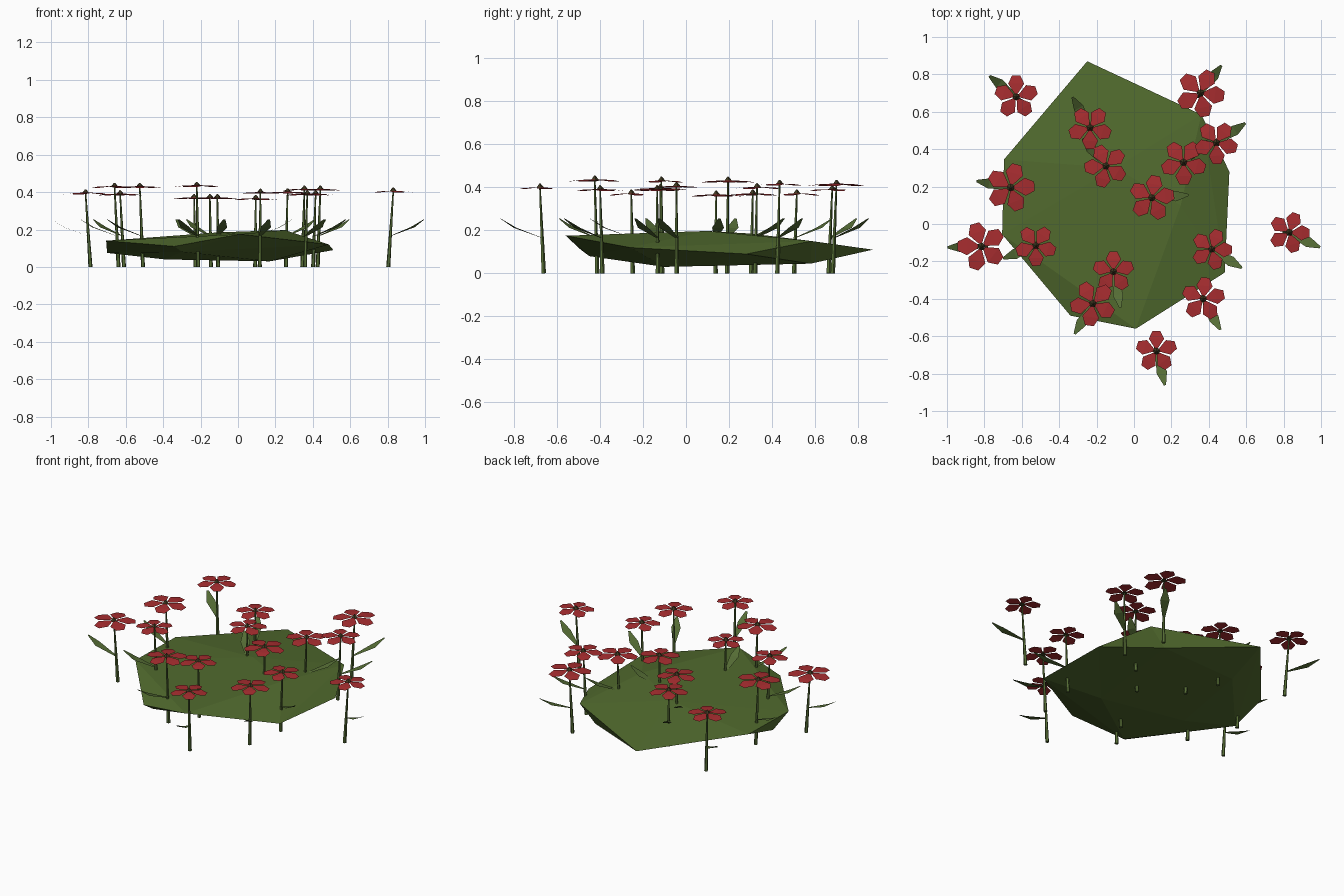
import bpy, bmesh
from math import radians
from mathutils import Matrix, Vector

if "Cube" in bpy.data.objects:
    bpy.data.objects.remove(bpy.data.objects["Cube"])


def material(name, rgb):
    m = bpy.data.materials.new(name)
    m.diffuse_color = (*rgb, 1)
    m.use_nodes = True
    m.node_tree.nodes["Principled BSDF"].inputs["Base Color"].default_value = m.diffuse_color
    return m


GRASS = material("grass_green", (0.082, 0.145, 0.027))
STEM = material("stem_green", (0.09, 0.15, 0.035))
RED = material("petal_red", (0.39, 0.026, 0.029))
DARK = material("centre_brown", (0.05, 0.04, 0.015))


def add(name, bm, mat):
    me = bpy.data.meshes.new(name)
    bm.to_mesh(me)
    bm.free()
    me.materials.append(mat)
    ob = bpy.data.objects.new(name, me)
    bpy.context.collection.objects.link(ob)
    return ob


def cone(name, a, b, r1, r2, sides, mat):
    bm = bmesh.new()
    d = b - a
    rot = Vector((0, 0, 1)).rotation_difference(d).to_matrix().to_4x4()
    bmesh.ops.create_cone(bm, cap_ends=True, segments=sides, radius1=r1, radius2=r2,
                          depth=d.length, matrix=Matrix.Translation((a + b) / 2) @ rot)
    add(name, bm, mat)


def strip(bm, rows, mtx):
    """Ribbon along local x from (distance, half width, height) rows."""
    prev = None
    for x, w, z in rows:
        pair = [bm.verts.new(mtx @ Vector((x, s * w, z))) for s in (-1, 1)]
        if prev:
            bm.faces.new((prev[0], pair[0], pair[1], prev[1]))
        prev = pair


# Low, irregular faceted mound
bm = bmesh.new()
for p in [(-.25, .87, .11), (.36, .585, .15), (.51, .28, .09), (.485, -.26, .12),
          (.01, -.56, .175), (-.34, -.49, .11), (-.705, -.055, .14), (-.695, .345, .14),
          (.25, .1, .197), (-.1, .3, .185),
          (-.7, .1, .075), (-.3, -.45, .08), (-.39, .0, .04), (.17, -.1, .03),
          (.25, .58, .045), (-.3, .55, .05)]:
    bm.verts.new(p)
hull = bmesh.ops.convex_hull(bm, input=bm.verts)
bmesh.ops.delete(bm, geom=list({v for v in hull["geom_interior"]
                               if isinstance(v, bmesh.types.BMVert)}), context="VERTS")
bmesh.ops.recalc_face_normals(bm, faces=bm.faces)
add("mound", bm, GRASS)

# Flowers: x, y, tip height, leaf angle, petal angle, head size
FLOWERS = [
    (-.63, .68, .41, 142, 18, 1), (.355, .70, .435, 53, -7, 1.12),
    (-.235, .515, .39, 120, 54, 1), (.44, .435, .435, 34, 56, 1),
    (-.15, .31, .39, 130, 40, 1), (.265, .33, .42, 40, 55, 1.05),
    (.095, .14, .385, 5, 8, 1.05), (-.66, .195, .45, 169, 3, 1.12),
    (-.815, -.12, .415, 182, 35, 1.12), (-.525, -.115, .45, 201, 55, .95),
    (-.11, -.255, .39, 280, 18, .95), (-.22, -.425, .455, 239, 45, 1.05),
    (.415, -.135, .41, -31, 70, .95), (.37, -.40, .41, -60, 12, 1),
    (.12, -.68, .418, -76, 18, .95), (.83, -.045, .425, -24, -2, .95),
]
for i, (x, y, top, leaf, turn, size) in enumerate(FLOWERS, 1):
    head = Vector((x, y, top - .022))
    foot = Vector((x * .968, y * .975, 0))
    cone(f"stem_{i}", foot, head, .0115, .004, 5, STEM)
    cone(f"flower_centre_{i}", head, Vector((x, y, top)), .022, .003, 5, DARK)

    # Curved leaf rising away from the stem
    bm = bmesh.new()
    base = foot.lerp(head, .4)
    mtx = Matrix.Translation((base.x, base.y, 0)) @ Matrix.Rotation(radians(leaf), 4, "Z")
    strip(bm, [(0, .007, .165), (.13, .028, .212), (.198, .006, .254)], mtx)
    add(f"leaf_{i}", bm, STEM)

    # Five separate kite-shaped petals
    bm = bmesh.new()
    for k in range(5):
        mtx = (Matrix.Translation(head) @ Matrix.Rotation(radians(turn + 72 * k), 4, "Z")
               @ Matrix.Scale(size, 4))
        strip(bm, [(.016, .008, .004), (.07, .043, .001), (.114, .022, -.005)], mtx)
    add(f"petals_{i}", bm, RED)
